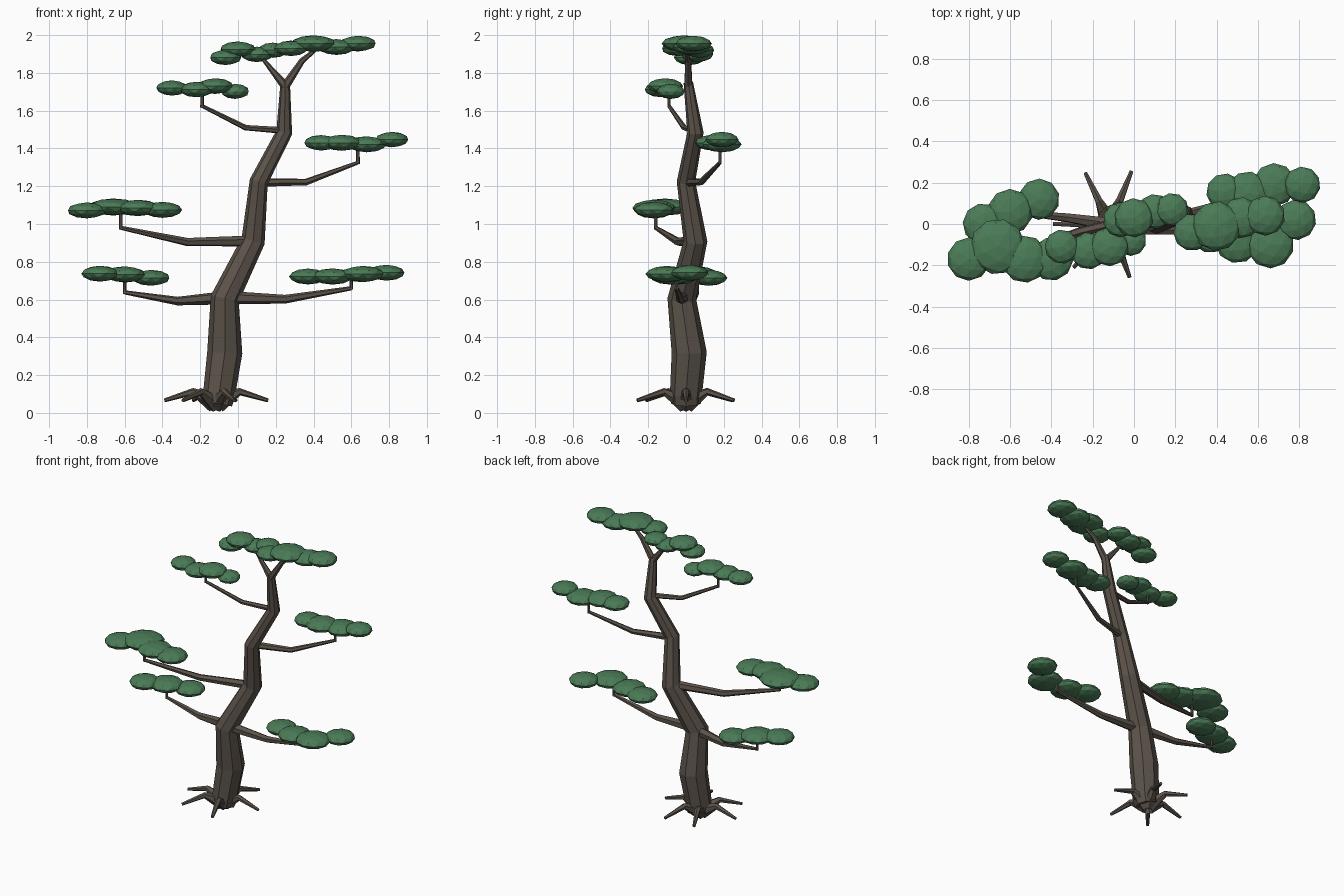
import bpy, bmesh, math, random
from mathutils import Vector, Matrix

random.seed(4)

def material(name, color):
    m = bpy.data.materials.new(name)
    m.diffuse_color = color
    return m

BARK = material("bark", (0.105, 0.085, 0.068, 1))
LEAF = material("foliage", (0.07, 0.2, 0.095, 1))

def finish(bm, name, mat):
    bmesh.ops.recalc_face_normals(bm, faces=bm.faces)
    me = bpy.data.meshes.new(name)
    bm.to_mesh(me)
    bm.free()
    me.materials.append(mat)
    ob = bpy.data.objects.new(name, me)
    bpy.context.collection.objects.link(ob)
    return ob

def tube(bm, path, sides):
    """Tapered faceted tube through (x, y, z, radius) points."""
    pts = [Vector(p[:3]) for p in path]
    rings = []
    for i, p in enumerate(pts):
        a, b = pts[max(i - 1, 0)], pts[min(i + 1, len(pts) - 1)]
        d = Vector()
        if i > 0:
            d += (p - a).normalized()
        if i < len(pts) - 1:
            d += (b - p).normalized()
        q = Vector((0, 0, 1)).rotation_difference(d.normalized())
        ring = []
        for k in range(sides):
            t = 2 * math.pi * k / sides
            ring.append(bm.verts.new(p + q @ Vector((math.cos(t), math.sin(t), 0)) * path[i][3]))
        rings.append(ring)
    for r, s in zip(rings, rings[1:]):
        for k in range(sides):
            n = (k + 1) % sides
            bm.faces.new((r[k], r[n], s[n], s[k]))
    bm.faces.new(rings[0][::-1])
    bm.faces.new(rings[-1])

# Crooked trunk
bm = bmesh.new()
tube(bm, [(-0.11, 0, 0.05, 0.08), (-0.1, 0.0, 0.1, 0.085), (-0.07, 0.017, 0.32, 0.093),
          (-0.07, -0.022, 0.605, 0.076), (0.08, 0.05, 0.91, 0.063), (0.11, 0.0, 1.225, 0.049),
          (0.245, 0.05, 1.485, 0.043), (0.25, 0.012, 1.75, 0.025)], 8)
finish(bm, "trunk", BARK)

# Forked crown limbs
bm = bmesh.new()
tube(bm, [(0.25, 0.012, 1.73, 0.024), (0.13, 0.02, 1.875, 0.009)], 6)
tube(bm, [(0.25, 0.012, 1.73, 0.024), (0.34, 0.01, 1.865, 0.016), (0.42, 0.0, 1.93, 0.009)], 6)
finish(bm, "crown_fork", BARK)

# Arching roots around the foot
bm = bmesh.new()
for ang in (0, 68, 116, 180, 230, 290):
    c, s = math.cos(math.radians(ang)), math.sin(math.radians(ang))
    tube(bm, [(-0.115 + d * c, d * s, z, r) for d, z, r in
              ((0.01, 0.05, 0.05), (0.125, 0.112, 0.02), (0.275, 0.066, 0.01))], 6)
finish(bm, "roots", BARK)

# Side branches, each ending in a short upright stem
branches = {
    "lower_left": [(-0.06, -0.01, 0.61, 0.036), (-0.32, 0.03, 0.592, 0.023), (-0.6, 0.06, 0.638, 0.011)],
    "lower_right": [(-0.06, -0.02, 0.61, 0.036), (0.25, -0.03, 0.602, 0.023), (0.6, -0.05, 0.66, 0.011)],
    "middle_left": [(0.07, 0.04, 0.91, 0.03), (-0.27, -0.04, 0.905, 0.022), (-0.62, -0.16, 0.98, 0.011)],
    "middle_right": [(0.11, 0.01, 1.22, 0.024), (0.36, 0.08, 1.222, 0.018), (0.635, 0.18, 1.325, 0.01)],
    "upper_left": [(0.24, 0.04, 1.495, 0.018), (0.04, -0.01, 1.51, 0.015), (-0.19, -0.09, 1.625, 0.01)],
}
for name, path in branches.items():
    bm = bmesh.new()
    tube(bm, path, 6)
    x, y, z, r = path[-1]
    tube(bm, [(x, y, z - 0.008, 0.01), (x, y, z + 0.075, 0.009)], 6)
    finish(bm, name + "_branch", BARK)

# Flattened foliage clumps: (x, y, z, radius)
pads = {
    "lower_left": [(-0.73, 0.0, 0.737, 0.1), (-0.6, 0.06, 0.733, 0.11), (-0.46, 0.12, 0.715, 0.1)],
    "lower_right": [(0.37, -0.04, 0.722, 0.1), (0.5, -0.08, 0.722, 0.11), (0.66, -0.1, 0.735, 0.115),
                    (0.785, 0.02, 0.742, 0.098)],
    "middle_left": [(-0.8, -0.17, 1.072, 0.105), (-0.66, -0.11, 1.09, 0.135),
                    (-0.53, -0.17, 1.085, 0.115), (-0.4, -0.17, 1.075, 0.105)],
    "middle_right": [(0.44, 0.155, 1.43, 0.09), (0.55, 0.15, 1.43, 0.105), (0.68, 0.19, 1.422, 0.105),
                     (0.815, 0.19, 1.447, 0.088)],
    "upper_left": [(-0.35, -0.11, 1.72, 0.083), (-0.22, -0.13, 1.712, 0.09), (-0.12, -0.11, 1.73, 0.095),
                   (-0.015, -0.08, 1.702, 0.075)],
    "crown_left": [(-0.065, 0.02, 1.882, 0.085), (0, 0.03, 1.925, 0.095), (0.1, 0.06, 1.898, 0.085),
                   (0.185, 0.07, 1.92, 0.08)],
    "crown_right": [(0.28, -0.04, 1.93, 0.09), (0.4, -0.01, 1.955, 0.12), (0.52, 0.03, 1.937, 0.1),
                    (0.635, 0.04, 1.955, 0.097)],
}
for name, blobs in pads.items():
    bm = bmesh.new()
    for x, y, z, r in blobs:
        m = (Matrix.Translation((x, y, z)) @ Matrix.Diagonal((r, r, 0.033 + 0.09 * r, 1))
             @ Matrix.Rotation(random.uniform(0, 6.28), 4, 'Z'))
        bmesh.ops.create_icosphere(bm, subdivisions=2, radius=1.0, matrix=m)
    finish(bm, name + "_foliage", LEAF)
